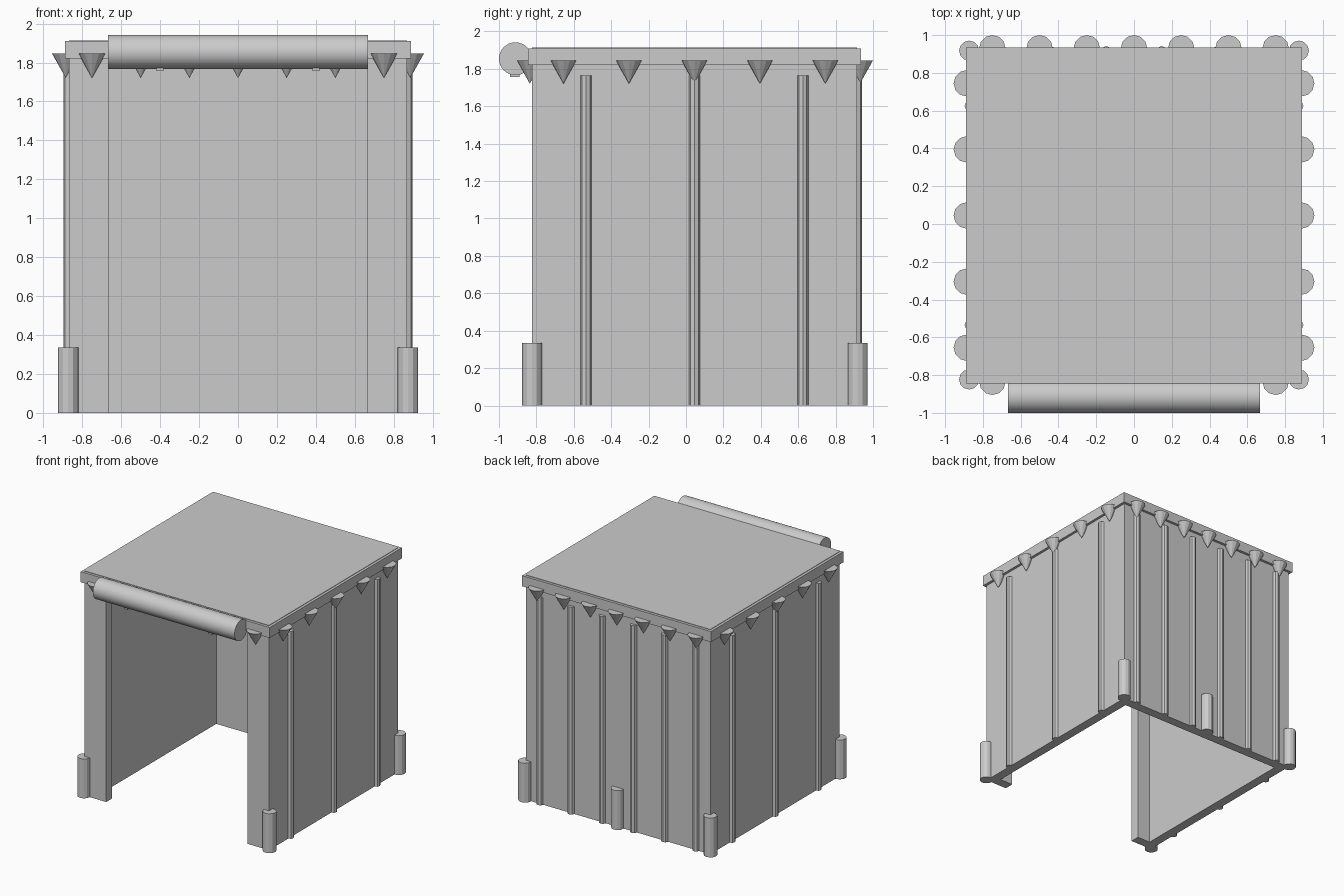
import bpy, math

cube = bpy.data.objects.get("Cube")
if cube:
    bpy.data.objects.remove(cube, do_unlink=True)

canvas = bpy.data.materials.new("canvas_grey")
canvas.use_nodes = True
GREY = (0.6, 0.6, 0.6, 1)
canvas.diffuse_color = GREY
canvas.node_tree.nodes["Principled BSDF"].inputs["Base Color"].default_value = GREY

CY = 0.045             # depth centre of the tent body
HALF = 0.868           # half width of the body
FRONT, BACK = CY - HALF, CY + HALF
WALL = 0.08
TOP = 1.914


def finish(name):
    ob = bpy.context.object
    ob.name = name
    ob.data.materials.append(canvas)
    return ob


def box(name, x0, x1, y0, y1, z0, z1):
    bpy.ops.mesh.primitive_cube_add(
        size=1, location=((x0 + x1) / 2, (y0 + y1) / 2, (z0 + z1) / 2))
    ob = finish(name)
    ob.scale = (x1 - x0, y1 - y0, z1 - z0)
    bpy.ops.object.transform_apply(location=False, rotation=False, scale=True)
    return ob


def post(name, x, y, radius, height, sides):
    bpy.ops.mesh.primitive_cylinder_add(
        vertices=sides, radius=radius, depth=height, location=(x, y, height / 2))
    return finish(name)


def spike(name, x, y):
    # Downward pointing cone hanging from the roof edge
    bpy.ops.mesh.primitive_cone_add(
        vertices=12, radius1=0, radius2=0.07, depth=0.125, location=(x, y, 1.783))
    return finish(name)


# Body: hollow shell with an open doorway and open underside
body = box("tent_body", -HALF, HALF, FRONT, BACK, 0, TOP)
inner = HALF - WALL
cutters = [
    box("room_cutter", -inner, inner, CY - inner, CY + inner, -0.1, TOP - WALL),
    box("door_cutter", -0.665, 0.665, FRONT - 0.1, CY, -0.1, TOP - WALL),
]
for cutter in cutters:
    cutter.hide_render = True
    cutter.hide_viewport = True
    cutter.display_type = 'WIRE'
    mod = body.modifiers.new(cutter.name, 'BOOLEAN')
    mod.operation = 'DIFFERENCE'
    mod.solver = 'EXACT'
    mod.object = cutter
bpy.context.view_layer.objects.active = body
for cutter in cutters:
    bpy.ops.object.modifier_apply(modifier=cutter.name)
    bpy.data.objects.remove(cutter, do_unlink=True)

# Roof slab, slightly wider than the body
box("roof", -0.89, 0.89, CY - 0.89, CY + 0.89, 1.82, 1.91)

# Rolled-up door with two ties
bpy.ops.mesh.primitive_cylinder_add(
    vertices=32, radius=0.088, depth=1.335, location=(0, -0.912, 1.854),
    rotation=(0, math.pi / 2, 0))
finish("rolled_door")
bpy.ops.object.shade_smooth_by_angle()
for side in (-1, 1):
    box("door_tie", side * 0.4 - 0.018, side * 0.4 + 0.018, -0.94, -0.89, 1.756, 1.78)

# Vertical ribs on the sides and back
for side in (-1, 1):
    for k in (-1, 0, 1):
        post("side_rib", side * HALF, CY + k * 0.58, 0.029, 1.765, 8)
for k in range(6):
    post("back_rib", (k - 2.5) * 0.294, BACK, 0.029, 1.765, 8)

# Short stakes at the corners and the middle of the back
for x, y in ((-0.873, FRONT), (0.873, FRONT), (-0.873, BACK + 0.005),
             (0.873, BACK + 0.005), (0, BACK + 0.005)):
    post("stake", x, y, 0.053, 0.335, 12)

# Spikes under the roof edge
for side in (-1, 1):
    for k in range(-2, 3):
        spike("side_spike", side * 0.885, CY + k * 0.35)
for k in range(-3, 4):
    spike("front_spike", k * 0.25, CY - 0.88)
    spike("back_spike", k * 0.25, CY + 0.885)
